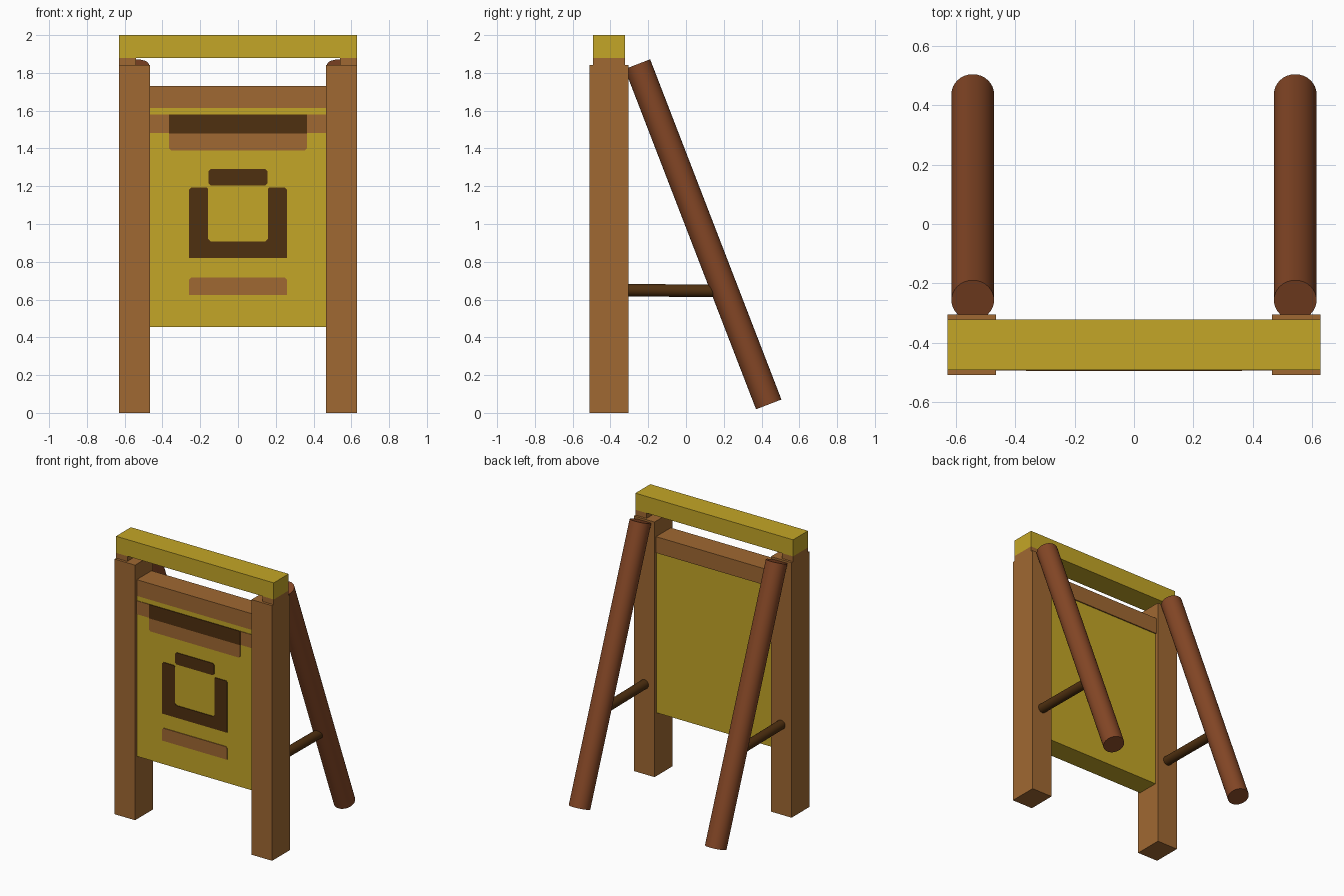
import bpy, bmesh, math
from mathutils import Vector

if "Cube" in bpy.data.objects:
    bpy.data.objects.remove(bpy.data.objects["Cube"])


def material(name, rgb):
    m = bpy.data.materials.new(name)
    m.diffuse_color = (*rgb, 1.0)
    m.use_nodes = True
    m.node_tree.nodes["Principled BSDF"].inputs["Base Color"].default_value = m.diffuse_color
    return m


YELLOW = material("ochre yellow", (0.55, 0.38, 0.02))
BROWN = material("wood brown", (0.35, 0.14, 0.032))
RED = material("reddish brown", (0.23, 0.062, 0.019))
DARK = material("dark brown", (0.078, 0.029, 0.005))


def finish(name, bm, mat):
    bmesh.ops.recalc_face_normals(bm, faces=bm.faces)
    me = bpy.data.meshes.new(name)
    bm.to_mesh(me)
    bm.free()
    me.materials.append(mat)
    ob = bpy.data.objects.new(name, me)
    bpy.context.collection.objects.link(ob)
    return ob


def box(name, mat, x, y, z):
    bm = bmesh.new()
    bmesh.ops.create_cube(bm, size=1)
    for v in bm.verts:
        v.co = [(a + b) / 2 + c * (b - a) for (a, b), c in zip((x, y, z), v.co)]
    return finish(name, bm, mat)


def rod(name, mat, start, end, radius, sides=32):
    a, b = Vector(start), Vector(end)
    bm = bmesh.new()
    bmesh.ops.create_cone(bm, cap_ends=True, segments=sides, radius1=radius,
                          radius2=radius, depth=(b - a).length)
    turn = (b - a).to_track_quat('Z', 'Y')
    for v in bm.verts:
        v.co = turn @ v.co + (a + b) / 2
    for f in bm.faces:
        f.smooth = len(f.verts) == 4
    for e in bm.edges:
        e.smooth = all(len(f.verts) == 4 for f in e.link_faces)
    return finish(name, bm, mat)


def plate(name, mat, outline, y0=-0.496, y1=-0.489):
    # thin painted shape from an x, z outline
    bm = bmesh.new()
    face = bm.faces.new([bm.verts.new((x, y0, z)) for x, z in outline])
    ext = bmesh.ops.extrude_face_region(bm, geom=[face])["geom"]
    for v in ext:
        if isinstance(v, bmesh.types.BMVert):
            v.co.y = y1
    return finish(name, bm, mat)


def chamfered(x, z0, z1, c=0.012, bottom=True, top=True):
    b, t = (c if bottom else 0), (c if top else 0)
    pts = [(-x + b, z0), (x - b, z0), (x, z0 + b), (x, z1 - t),
           (x - t, z1), (-x + t, z1), (-x, z1 - t), (-x, z0 + b)]
    return list(dict.fromkeys(pts))


# posts, pegs, rear poles and braces on both sides
for side, s in (("left", -1), ("right", 1)):
    def span(a, b):
        return tuple(sorted((s * a, s * b)))
    box(side + "_post", BROWN, span(0.465, 0.63), (-0.51, -0.305), (0, 1.842))
    box(side + "_peg", BROWN, span(0.54, 0.63), (-0.492, -0.322), (1.842, 1.88))
    rod(side + "_rear_pole", RED, (s * 0.544, -0.257, 1.846),
        (s * 0.544, 0.438, 0.045), 0.072)
    rod(side + "_brace", DARK, (s * 0.546, -0.31, 0.65),
        (s * 0.546, 0.2, 0.645), 0.033, 24)

# top beam, rail and board
box("top_beam", YELLOW, (-0.63, 0.63), (-0.492, -0.322), (1.88, 2.0))
box("rail", BROWN, (-0.465, 0.465), (-0.491, -0.322), (1.613, 1.73))
box("board", YELLOW, (-0.465, 0.465), (-0.491, -0.33), (0.455, 1.613))

# painted band at the top of the board
box("band_center", DARK, (-0.365, 0.365), (-0.496, -0.489), (1.48, 1.58))
for side, s in (("left", -1), ("right", 1)):
    x = sorted((s * 0.365, s * 0.465))
    box("band_" + side, BROWN, x, (-0.495, -0.489), (1.483, 1.58))
plate("band_drop", BROWN, chamfered(0.365, 1.388, 1.48, top=False))
plate("lower_patch", BROWN, chamfered(0.26, 0.625, 0.717, bottom=False))

# painted open square with a separate bar above
half = [(0.26, 0.82), (0.26, 1.182), (0.25, 1.192), (0.165, 1.192),
        (0.158, 1.185), (0.158, 0.92), (0.145, 0.908)]
plate("open_square", DARK, half + [(-x, z) for x, z in reversed(half)])
plate("top_bar", DARK, chamfered(0.157, 1.205, 1.29))
